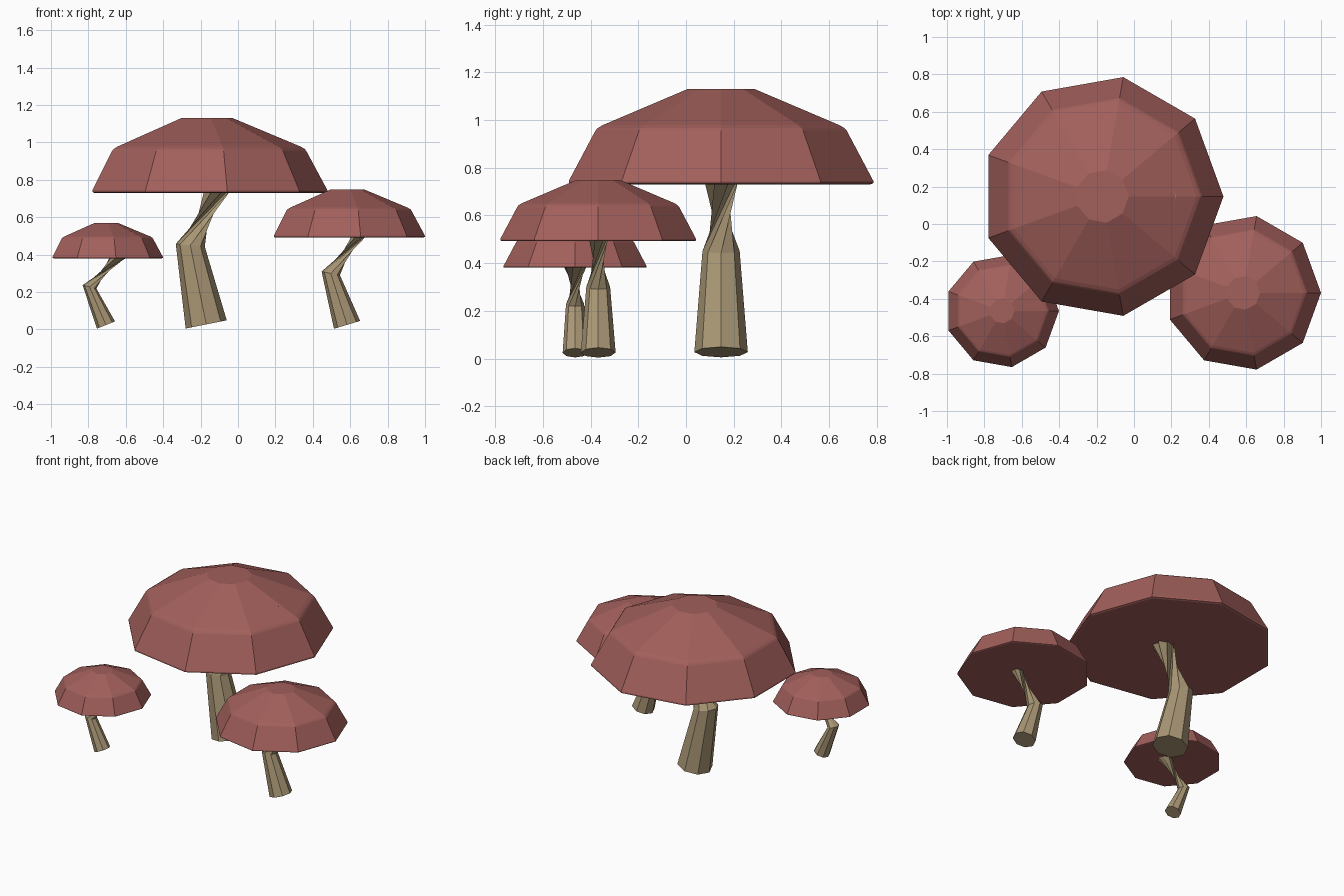
import bpy, bmesh
from math import cos, sin, tau
from mathutils import Vector

cube = bpy.data.objects.get("Cube")
if cube:
    bpy.data.objects.remove(cube)


def material(name, colour):
    mat = bpy.data.materials.new(name)
    mat.use_nodes = True
    mat.diffuse_color = (*colour, 1)
    mat.node_tree.nodes["Principled BSDF"].inputs["Base Color"].default_value = (*colour, 1)
    return mat


red = material("cap_red", (0.36, 0.115, 0.105))
tan = material("stem_tan", (0.40, 0.31, 0.18))


def loft(name, rings, mat):
    """Skin a closed tube through rings of equal point count."""
    bm = bmesh.new()
    loops = [[bm.verts.new(p) for p in ring] for ring in rings]
    for low, high in zip(loops, loops[1:]):
        for i in range(len(low)):
            j = (i + 1) % len(low)
            bm.faces.new((low[i], low[j], high[j], high[i]))
    bm.faces.new(loops[0][::-1])
    bm.faces.new(loops[-1])
    mesh = bpy.data.meshes.new(name)
    bm.to_mesh(mesh)
    bm.free()
    mesh.materials.append(mat)
    obj = bpy.data.objects.new(name, mesh)
    bpy.context.collection.objects.link(obj)
    return obj


def ring(centre, radius, sides, slope=0.0):
    """Polygon around centre; slope is its rise towards +x."""
    across = Vector((1, 0, slope)).normalized()
    depth = Vector((0, 1, 0))
    return [Vector(centre) + radius * (across * cos(tau * i / sides) + depth * sin(tau * i / sides))
            for i in range(sides)]


# Cap outline: radius and height above the rim, for the largest cap
CAP = [(0.635, -0.005), (0.648, 0.0), (0.648, 0.01), (0.535, 0.22),
       (0.525, 0.231), (0.505, 0.243), (0.142, 0.395)]


def mushroom(size, x, y, scale, rim, base, middle, top):
    cap = [ring((x, y, rim + h * scale), r * scale, 9) for r, h in CAP]
    loft(size + "_cap", cap, red)
    # Stem rings: x offset, height, radius, slope; the top one is turned half round
    stem = [ring((x + dx, y, z), r, 8, slope) for dx, z, r, slope in (base, middle, top)]
    loft(size + "_stem", stem, tan)


mushroom("large", -0.17, 0.147, 1.0, 0.735,
         (0.0, 0.027, 0.112, 0.2), (-0.085, 0.45, 0.078, -0.1), (0.2, 1.025, -0.195, 0))
mushroom("medium", 0.583, -0.368, 0.643, 0.495,
         (0.0, 0.025, 0.073, 0.3), (-0.087, 0.30, 0.05, -0.2), (0.155, 0.62, -0.088, 0))
mushroom("small", -0.706, -0.465, 0.47, 0.383,
         (0.0, 0.024, 0.052, 0.4), (-0.088, 0.228, 0.038, -0.25), (0.14, 0.46, -0.083, 0))
